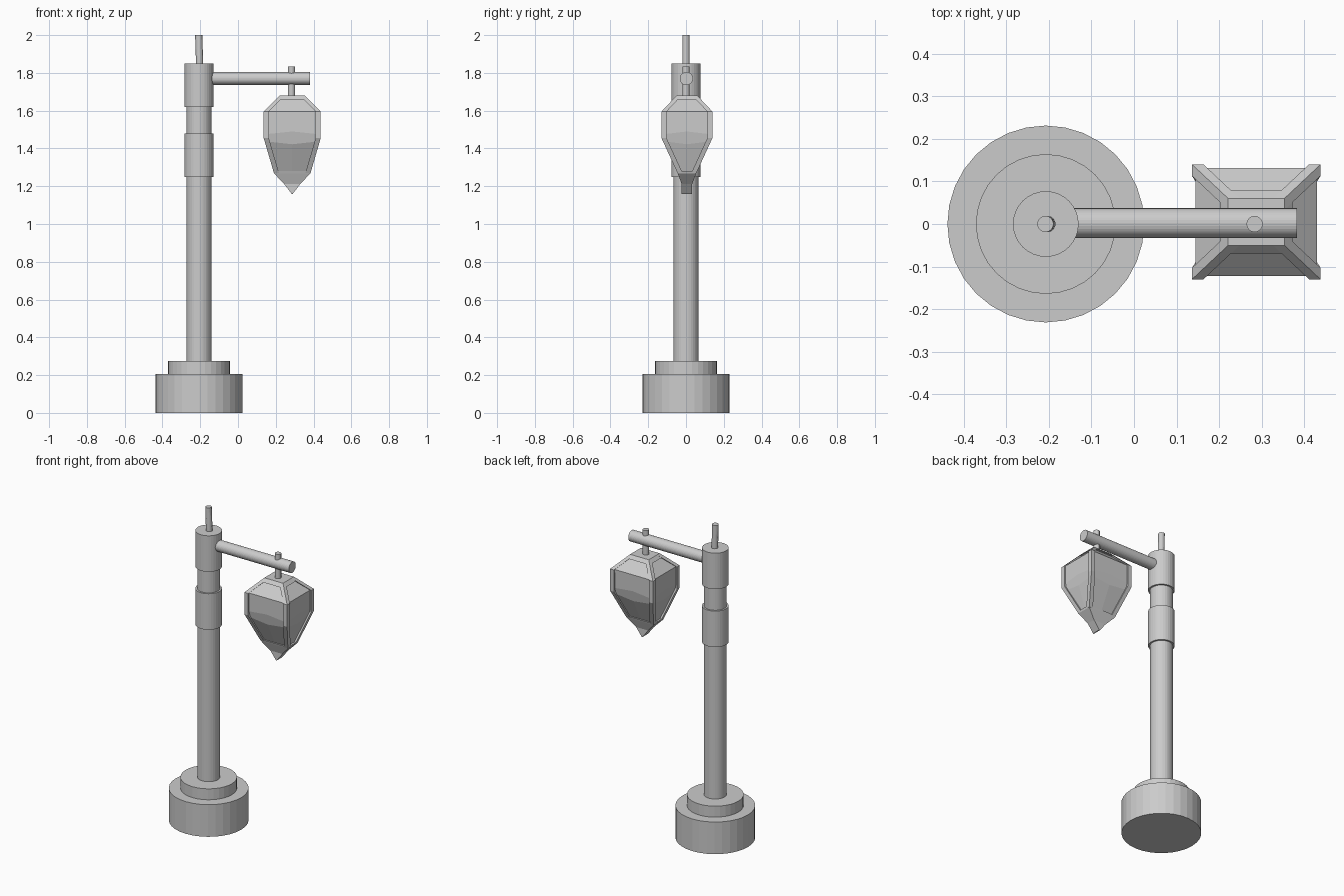
import bpy, bmesh
from mathutils import Vector

cube = bpy.data.objects.get("Cube")
if cube:
    bpy.data.objects.remove(cube, do_unlink=True)

# One grey for the whole lamp
grey = bpy.data.materials.new("stone_grey")
grey.use_nodes = True
GREY = (0.6, 0.6, 0.6, 1)
grey.diffuse_color = GREY
grey.node_tree.nodes["Principled BSDF"].inputs["Base Color"].default_value = GREY

POLE_X = -0.207
LAMP = Vector((0.287, 0.005, 0))


def finish(name, bm):
    bmesh.ops.recalc_face_normals(bm, faces=bm.faces)
    mesh = bpy.data.meshes.new(name)
    bm.to_mesh(mesh)
    bm.free()
    mesh.materials.append(grey)
    obj = bpy.data.objects.new(name, mesh)
    bpy.context.collection.objects.link(obj)
    return obj


def rod(name, start, end, radius, sides=32):
    """Closed cylinder between two points."""
    start, end = Vector(start), Vector(end)
    axis = end - start
    bm = bmesh.new()
    bmesh.ops.create_cone(bm, cap_ends=True, segments=sides, radius1=radius,
                          radius2=radius, depth=axis.length)
    bm.transform(axis.to_track_quat('Z', 'Y').to_matrix().to_4x4())
    bmesh.ops.translate(bm, verts=bm.verts, vec=(start + end) / 2)
    return finish(name, bm)


def loft(bm, rings):
    """Skin a stack of point rings and close both ends."""
    loops = [[bm.verts.new(p) for p in ring] for ring in rings]
    n = len(loops[0])
    for a, b in zip(loops, loops[1:]):
        for i in range(n):
            j = (i + 1) % n
            bm.faces.new((a[i], a[j], b[j], b[i]))
    bm.faces.new(loops[0])
    bm.faces.new(loops[-1])


def rect(hx, hy, z, rise=0):
    """Rectangle round the lamp axis; rise lifts the middle of each side."""
    spots = [(-1, -1), (0, -1), (1, -1), (1, 0), (1, 1), (0, 1), (-1, 1), (-1, 0)]
    return [LAMP + Vector((sx * hx, sy * hy, z + (0 if sx and sy else rise)))
            for sx, sy in spots]


# Post: base, step, shaft and two collars
for name, z0, z1, radius in [
    ("base", 0, 0.205, 0.231),
    ("base_step", 0.205, 0.275, 0.164),
    ("post", 0.275, 1.84, 0.066),
    ("lower_collar", 1.25, 1.48, 0.077),
    ("upper_collar", 1.62, 1.85, 0.077),
]:
    rod(name, (POLE_X, 0, z0), (POLE_X, 0, z1), radius)

# Finial, arm and hanger
rod("finial", (POLE_X + 0.004, 0, 1.84), (POLE_X - 0.001, 0, 2), 0.019, 20)
rod("arm", (POLE_X + 0.05, 0.002, 1.77), (0.382, 0.002, 1.77), 0.035)
rod("hanger", (0.283, 0, 1.66), (0.283, 0, 1.835), 0.019, 20)

# Recessed panes and roof
bm = bmesh.new()
loft(bm, [
    rect(0.084, 0.038, 1.265),
    rect(0.134, 0.116, 1.437, -0.015),
    rect(0.143, 0.126, 1.475, 0.015),
    rect(0.143, 0.127, 1.595),
    rect(0.058, 0.048, 1.672),
])
finish("lantern_panes", bm)

# Corner bars
PROFILE = [(0.097, 0.05, 1.27), (0.151, 0.135, 1.455),
           (0.151, 0.135, 1.595), (0.066, 0.055, 1.68)]
BAR = 0.027
bm = bmesh.new()
for sx in (-1, 1):
    for sy in (-1, 1):
        loft(bm, [[LAMP + Vector((sx * (hx - dx), sy * (hy - dy), z))
                   for dx, dy in ((0, 0), (BAR, 0), (BAR, BAR), (0, BAR))]
                  for hx, hy, z in PROFILE])
finish("lantern_corner_bars", bm)

# Top cap
bm = bmesh.new()
loft(bm, [rect(0.085, 0.074, 1.659), rect(0.066, 0.055, 1.68)])
finish("lantern_top_cap", bm)

# Wedge-shaped tip below the lantern
bm = bmesh.new()
loft(bm, [rect(0.1, 0.053, 1.28), rect(0.096, 0.049, 1.268),
          rect(0.043, 0.028, 1.212), rect(0.003, 0.028, 1.16)])
finish("lantern_tip", bm)
